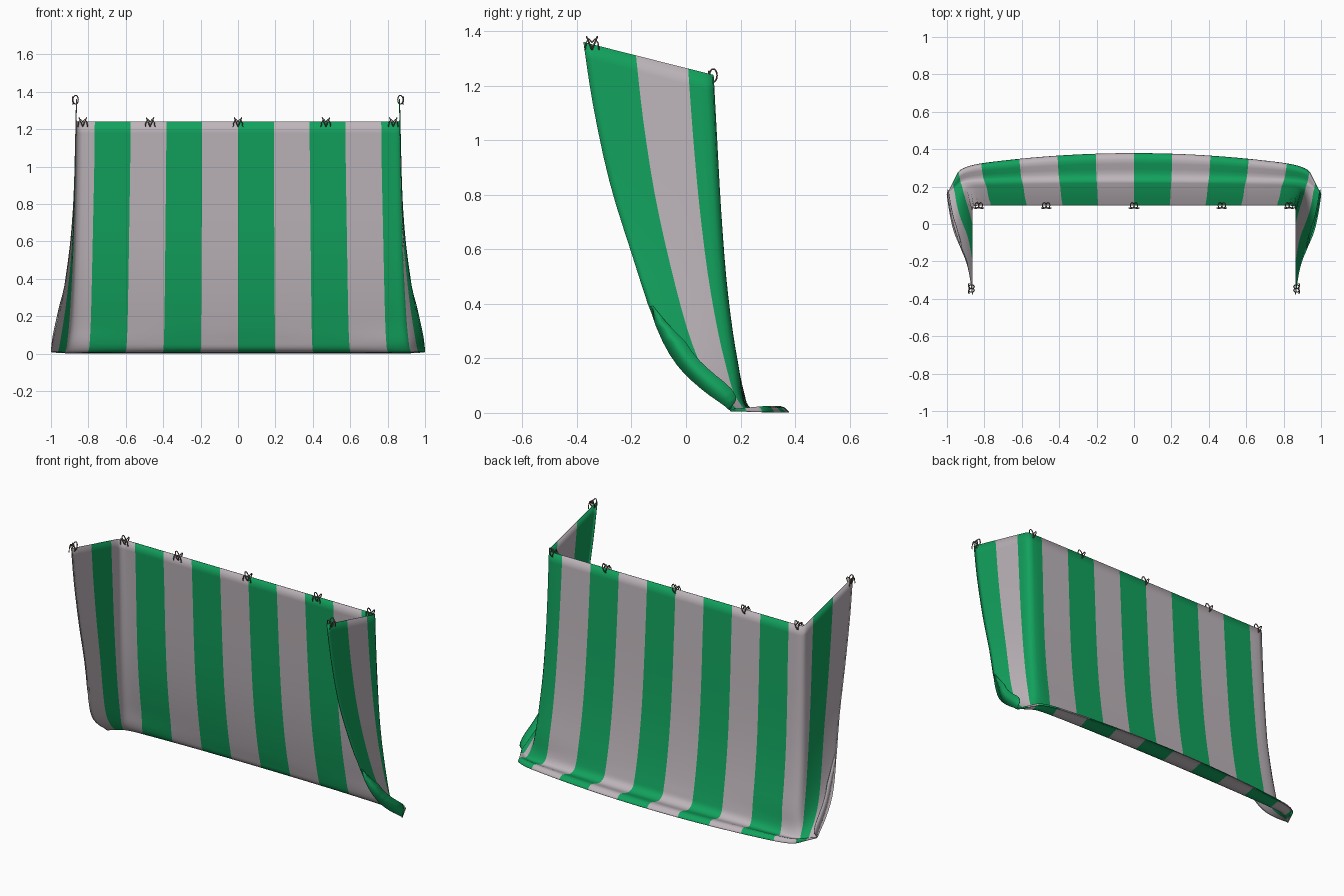
import bpy, math
from mathutils import Vector

if "Cube" in bpy.data.objects:
    bpy.data.objects.remove(bpy.data.objects["Cube"])

def material(name, col):
    m = bpy.data.materials.new(name)
    m.diffuse_color = (*col, 1)
    m.use_nodes = True
    m.node_tree.nodes["Principled BSDF"].inputs["Base Color"].default_value = m.diffuse_color
    return m

green = material("green stripe", (0.006, 0.36, 0.11))
grey = material("pale grey stripe", (0.51, 0.46, 0.49))
cord = material("brown cord", (0.19, 0.14, 0.115))

# Cloth rows, top to hem: back z, back y, back bow, corner x,
# corner radius, then front edge x, y, z
ROWS = [
    (1.24, .100, 0, .865, .02, .865, -.375, 1.36),
    (1.00, .113, 0, .868, .03, .870, -.340, 1.13),
    (0.75, .127, 0, .874, .04, .878, -.280, 0.85),
    (0.50, .146, 0, .880, .05, .897, -.200, 0.59),
    (0.30, .170, 0, .885, .05, .935, -.110, 0.32),
    (0.15, .195, .00, .890, .06, .965, -.035, 0.18),
    (0.07, .213, .01, .895, .06, .985, .055, 0.09),
    (0.025, .228, .01, .90, .07, .998, .140, 0.028),
    (0.006, .270, .03, .91, .09, 1.00, .155, 0.014),
    (0.024, .345, .055, .92, .11, 1.00, .160, 0.012),
    (0.002, .378, .07, .925, .12, .995, .165, 0.006),
]
HALF, BACK, SIDE = 1.34, .865, .475      # arc lengths of the unrolled cloth
STRIPES, SUB = 14, 6

def row_at(t):
    """Catmull-Rom blend of the row table."""
    i = min(int(t), len(ROWS) - 2)
    f = t - i
    a, b, c, d = (ROWS[max(0, min(len(ROWS) - 1, i + k))] for k in (-1, 0, 1, 2))
    return [q + .5 * f * (r - p + f * (2*p - 5*q + 4*r - s + f * (3*(q - r) + s - p)))
            for p, q, r, s in zip(a, b, c, d)]

def raw(row, s):
    """Unrounded point at arc position s >= 0 on the row."""
    zb, yb, bow, hw, rad, ex, ey, ez = row
    if s <= BACK:
        k = s / BACK
        return Vector((k * hw, yb - bow * k * k, zb))
    f = (s - BACK) / SIDE
    return Vector((hw, yb - bow, zb)).lerp(Vector((ex, ey, ez)), f)

def cloth_point(row, s):
    sgn, s, r = (1 if s >= 0 else -1), abs(s), row[4]
    if abs(s - BACK) < r:                 # rounded corner
        f = (s - BACK + r) / (2 * r)
        a, b, c = raw(row, BACK - r), raw(row, BACK), raw(row, BACK + r)
        p = a * (1-f)**2 + b * 2*f*(1-f) + c * f*f
    else:
        p = raw(row, s)
    return Vector((p.x * sgn, p.y, max(p.z, .002)))

# Striped cloth with a curled lip along the lower front edges
verts, faces, mats = [], [], []
n = STRIPES * SUB
T = [i / 3 for i in range(3 * (len(ROWS) - 1) + 1)]
for t in T:
    row = row_at(t)
    pts = [cloth_point(row, -HALF + 2 * HALF * j / n) for j in range(n + 1)]
    k = max(0, min(1, (.42 - row[7]) / .2)) * max(0, min(1, (8.5 - t) / 2))
    for end in (0, -1):
        e = pts[end]
        sg = 1 if e.x > 0 else -1
        lip = e + Vector((-.004 * sg, .055 * k + .001, .045 * k + .001))
        pts = [lip] + pts if end == 0 else pts + [lip]
    verts += pts
w = n + 3
for i in range(len(T) - 1):
    for j in range(w - 1):
        a = i * w + j
        faces.append((a, a + w, a + w + 1, a + 1))
        stripe = max(0, min(STRIPES - 1, (j - 1) // SUB))
        mats.append(0 if stripe % 2 else 1)
me = bpy.data.meshes.new("striped_cloth")
me.from_pydata(verts, [], faces)
me.materials.append(green)
me.materials.append(grey)
for p, m in zip(me.polygons, mats):
    p.material_index = m
    p.use_smooth = True
me.flip_normals()
me.update()
cloth = bpy.data.objects.new("striped_cloth", me)
bpy.context.collection.objects.link(cloth)
sol = cloth.modifiers.new("thickness", 'SOLIDIFY')
sol.thickness, sol.offset = .003, 0

# Cord ties: two tilted loops around the top edge plus two hanging tails
def tie(name, loc, turn):
    cu = bpy.data.curves.new(name, 'CURVE')
    cu.dimensions = '3D'
    cu.bevel_depth, cu.bevel_resolution = .003, 1
    cu.materials.append(cord)

    def strand(pts, closed):
        sp = cu.splines.new('POLY')
        sp.points.add(len(pts) - 1)
        for q, p in zip(sp.points, pts):
            q.co = (*p, 1)
        sp.use_cyclic_u = closed
    for sg in (-1, 1):
        ring = [2 * math.pi * k / 14 for k in range(14)]
        strand([(sg * (.010 + .010 * math.sin(a)), .014 * math.cos(a), .024 * math.sin(a))
                for a in ring], True)
        strand([(0, -.014, .002), (sg * .012, -.016, .016),
                (sg * .022, -.016, 0), (sg * .026, -.014, -.026)], False)
    ob = bpy.data.objects.new(name, cu)
    ob.location, ob.rotation_euler = loc, (0, 0, turn)
    bpy.context.collection.objects.link(ob)

for x in (-.83, -.47, 0, .47, .83):
    tie("back_tie", (x, .10, 1.238), 0)
for sg in (-1, 1):
    tie("front_corner_tie", (sg * .868, -.345, 1.357), sg * math.pi / 2)
